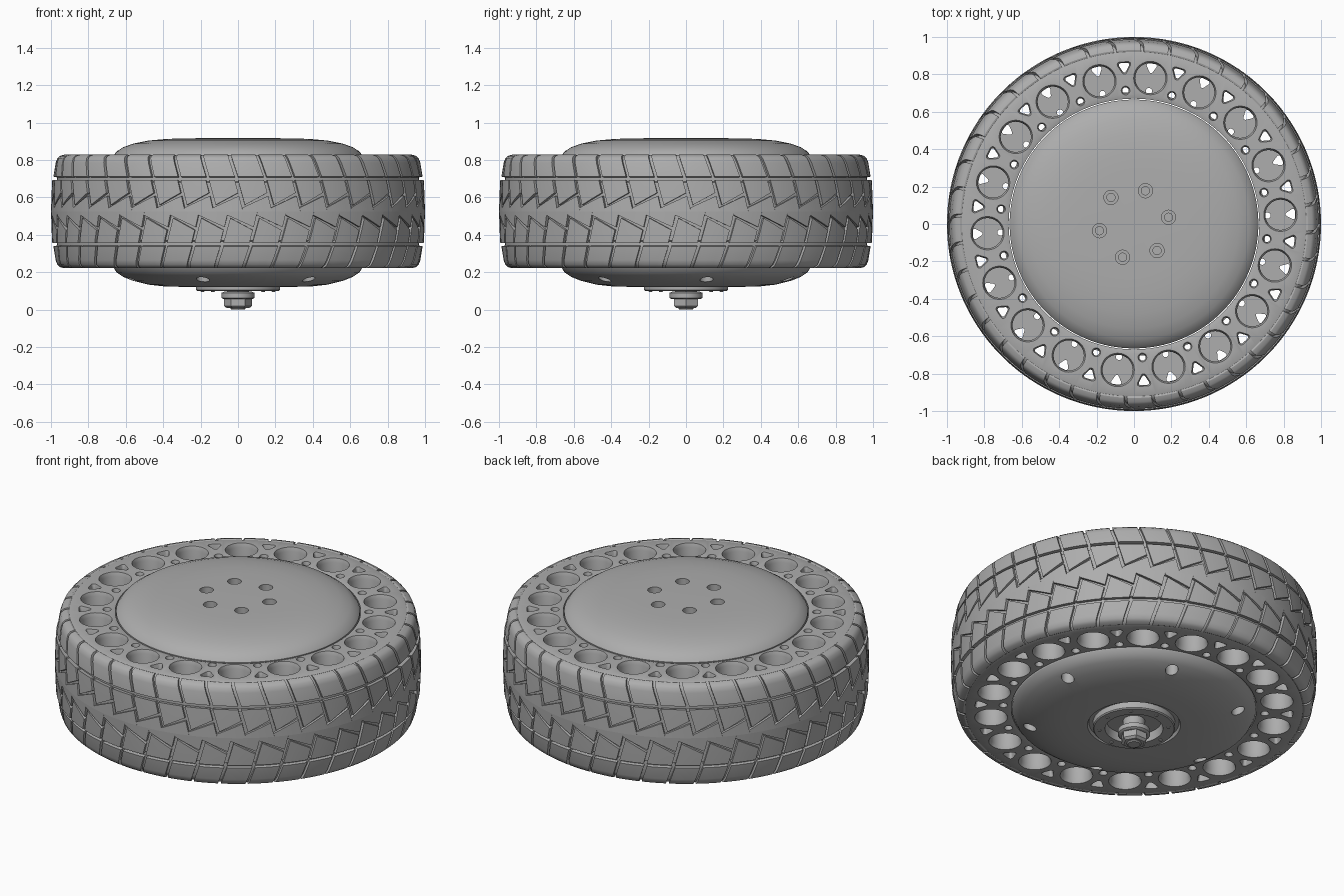
import bpy, bmesh
from math import cos, sin, pi, radians
from mathutils import Vector, Matrix

if "Cube" in bpy.data.objects:
    bpy.data.objects.remove(bpy.data.objects["Cube"])

MID = 0.525          # height of the wheel's middle plane
TREADS = 40          # tread blocks around the tyre
HOLES = 18           # honeycomb holes per side

grey = bpy.data.materials.new("plain grey")
grey.use_nodes = True
grey.diffuse_color = (0.42, 0.42, 0.42, 1)
grey.node_tree.nodes["Principled BSDF"].inputs["Base Color"].default_value = (0.42, 0.42, 0.42, 1)


def finish(name, bm):
    bmesh.ops.recalc_face_normals(bm, faces=bm.faces)
    mesh = bpy.data.meshes.new(name)
    bm.to_mesh(mesh)
    bm.free()
    mesh.materials.append(grey)
    ob = bpy.data.objects.new(name, mesh)
    bpy.context.collection.objects.link(ob)
    return ob


def smooth(ob, angle=30):
    bpy.ops.object.select_all(action='DESELECT')
    ob.select_set(True)
    bpy.context.view_layer.objects.active = ob
    bpy.ops.object.shade_smooth_by_angle(angle=radians(angle))


def loft(bm, rings, closed=False):
    """Skin a list of point rings; cap the ends unless it closes on itself."""
    rows = [[bm.verts.new(p) for p in ring] for ring in rings]
    n = len(rows[0])
    pairs = list(zip(rows, rows[1:]))
    if closed:
        pairs.append((rows[-1], rows[0]))
    else:
        bm.faces.new(rows[0])
        bm.faces.new(rows[-1])
    for a, b in pairs:
        for i in range(n):
            j = (i + 1) % n
            bm.faces.new((a[i], a[j], b[j], b[i]))


def lathe(bm, profile, sides, centre=(0, 0), closed=False):
    cx, cy = centre
    loft(bm, [[Vector((cx + r * cos(2 * pi * i / sides), cy + r * sin(2 * pi * i / sides), z))
               for i in range(sides)] for r, z in profile], closed)


def polar(r, a):
    return r * cos(a), r * sin(a)


def cut(ob, name, bm):
    """Subtract a cutter mesh and remove it."""
    cutter = finish(name, bm)
    cutter.hide_render = True
    mod = ob.modifiers.new("cut", 'BOOLEAN')
    mod.operation = 'DIFFERENCE'
    mod.solver = 'EXACT'
    mod.object = cutter
    bpy.context.view_layer.objects.active = ob
    bpy.ops.object.modifier_apply(modifier=mod.name)
    bpy.data.objects.remove(cutter)


# Tyre body at the depth of the tread grooves
half = [(0.967, 0.16), (0.968, 0.19), (0.957, 0.26), (0.947, 0.282), (0.932, 0.295),
        (0.915, 0.303), (0.69, 0.303), (0.67, 0.297)]
bm = bmesh.new()
profile = [(0.982, 0)] + [(0.98, 0.155)] + half
lathe(bm, [(r, MID + h) for r, h in reversed(profile)] +
      [(r, MID - h) for r, h in profile[1:]], 144, closed=True)
tyre = finish("tyre_body", bm)


# Honeycomb holes: blind big holes, with small ones piercing the middle web
def rounded_triangle(centre, facing, size, z):
    ring = []
    for k in range(3):
        corner = facing + pi / 3 + k * 2 * pi / 3
        for j in range(-2, 3):
            t = corner + j * pi / 6
            ring.append(Vector((centre[0] + size * (0.026 * cos(corner) + 0.014 * cos(t)),
                                centre[1] + size * (0.026 * sin(corner) + 0.014 * sin(t)), z)))
    return ring


for side, phase in ((1, 3.6), (-1, 13.6)):
    bm = bmesh.new()
    face, lip, web, through = [MID + side * h for h in (0.304, 0.28, 0.01, -0.05)]
    out = MID + side * 0.4
    for i in range(HOLES):
        a = radians(phase) + (i + 0.5) * 2 * pi / HOLES
        a += radians(10)
        mid_a = a + pi / HOLES
        lathe(bm, [(0.09, out), (0.09, face), (0.081, lip), (0.081, web)], 28, polar(0.785, a))
        lathe(bm, [(0.024, out), (0.024, face), (0.017, lip), (0.017, through)], 14, polar(0.715, mid_a))
        loft(bm, [rounded_triangle(polar(0.842, mid_a), mid_a, s, z)
                  for s, z in ((1, out), (1, face), (0.75, lip), (0.75, through))])
    cut(tyre, "hole_cutter", bm)
smooth(tyre)

# Raised tread blocks
CROWN = [(0, 1.0), (0.165, 0.994), (0.186, 0.987), (0.26, 0.975),
         (0.285, 0.966), (0.297, 0.952), (0.3035, 0.93)]


def crown(h):
    for (h0, r0), (h1, r1) in zip(CROWN, CROWN[1:]):
        if h <= h1:
            return r0 + (r1 - r0) * (h - h0) / (h1 - h0)
    return CROWN[-1][1]


def block(bm, side, low, high, steps, columns=4):
    """Curved block between two (angle, height) edges, with walls into the body."""
    grid, rim = [], {}
    for v in steps:
        row = []
        for c in range(columns + 1):
            u = c / columns
            ends = [[e[0][k] + (e[1][k] - e[0][k]) * u for k in (0, 1)] for e in (low, high)]
            a, h = [ends[0][k] + (ends[1][k] - ends[0][k]) * v for k in (0, 1)]
            r = crown(h)
            vert = bm.verts.new((*polar(r, a), MID + side * h))
            rim[vert] = (*polar(r - 0.03, a), MID + side * h * 0.97)
            row.append(vert)
        grid.append(row)
    for a, b in zip(grid, grid[1:]):
        for i in range(columns):
            bm.faces.new((a[i], a[i + 1], b[i + 1], b[i]))
    edge = grid[0] + [r[-1] for r in grid[1:-1]] + grid[-1][::-1] + [r[0] for r in grid[-2:0:-1]]
    base = [bm.verts.new(rim[v]) for v in edge]
    for i in range(len(edge)):
        j = (i + 1) % len(edge)
        bm.faces.new((edge[i], base[i], base[j], edge[j]))
    bm.faces.new(base)


P = 2 * pi / TREADS
GAP = 0.017
shoulder, inner, centre = bmesh.new(), bmesh.new(), bmesh.new()
shoulder_steps = [(h - 0.186) / (0.3035 - 0.186) for h, r in CROWN[2:]]
for side, offset in ((1, 0), (-1, P / 2)):
    for i in range(TREADS):
        a = i * P + offset
        b = a + P
        block(shoulder, side, ((a, 0.186), (b - GAP, 0.186)),
              ((a - 0.04, 0.3035), (b - GAP - 0.04, 0.3035)), shoulder_steps)
        block(inner, side, ((a + 0.037, 0.035), (b + 0.018 - GAP, 0.1)),
              ((a, 0.168), (b - GAP, 0.168)), (0, 0.5, 1))
        block(centre, side, ((a + 0.026, 0), (b + 0.026, 0)),
              ((a + 0.022, 0.02), (b + 0.006, 0.084)), (0, 1))
for name, bm in (("shoulder_tread", shoulder), ("inner_tread", inner), ("centre_tread", centre)):
    smooth(finish(name, bm))

# Hub: domed covers with a recessed axle flange underneath
bm = bmesh.new()
lathe(bm, [(0.03, 0.15), (0.15, 0.15), (0.158, 0.1), (0.218, 0.1), (0.224, 0.106), (0.224, 0.14),
           (0.246, 0.14), (0.254, 0.122), (0.38, 0.123), (0.48, 0.134), (0.56, 0.154),
           (0.615, 0.176), (0.65, 0.2), (0.665, 0.225), (0.665, 0.825), (0.65, 0.845),
           (0.615, 0.868), (0.56, 0.888), (0.48, 0.904), (0.38, 0.913), (0.28, 0.916),
           (0.05, 0.918)], 128)
hub = finish("hub_motor", bm)

bm = bmesh.new()
for i in range(6):
    a = radians(11 + 60 * i)
    lathe(bm, [(0.038, 1), (0.038, 0.86), (0.022, 0.86), (0.022, 0.8)], 24, polar(0.188, a))
    lathe(bm, [(0.035, 0), (0.035, 0.24)], 24, polar(0.575, a))
cut(hub, "bolt_hole_cutter", bm)
smooth(hub)

# Small flange screws
bm = bmesh.new()
for i in range(8):
    lathe(bm, [(0.011, 0.12), (0.011, 0.097), (0.008, 0.095)], 12, polar(0.19, i * pi / 4))
smooth(finish("flange_screws", bm))

# Axle, washer and nut
bm = bmesh.new()
lathe(bm, [(0.06, 0.2), (0.06, 0.09), (0.04, 0.08), (0.04, 0.006), (0.034, 0)], 32)
smooth(finish("axle", bm))
bm = bmesh.new()
lathe(bm, [(0.075, 0.096), (0.088, 0.09), (0.088, 0.063), (0.078, 0.057)], 40)
smooth(finish("axle_washer", bm))
bm = bmesh.new()
lathe(bm, [(0.074, 0.06), (0.074, 0.02), (0.06, 0.008)], 6)
finish("axle_nut", bm)
